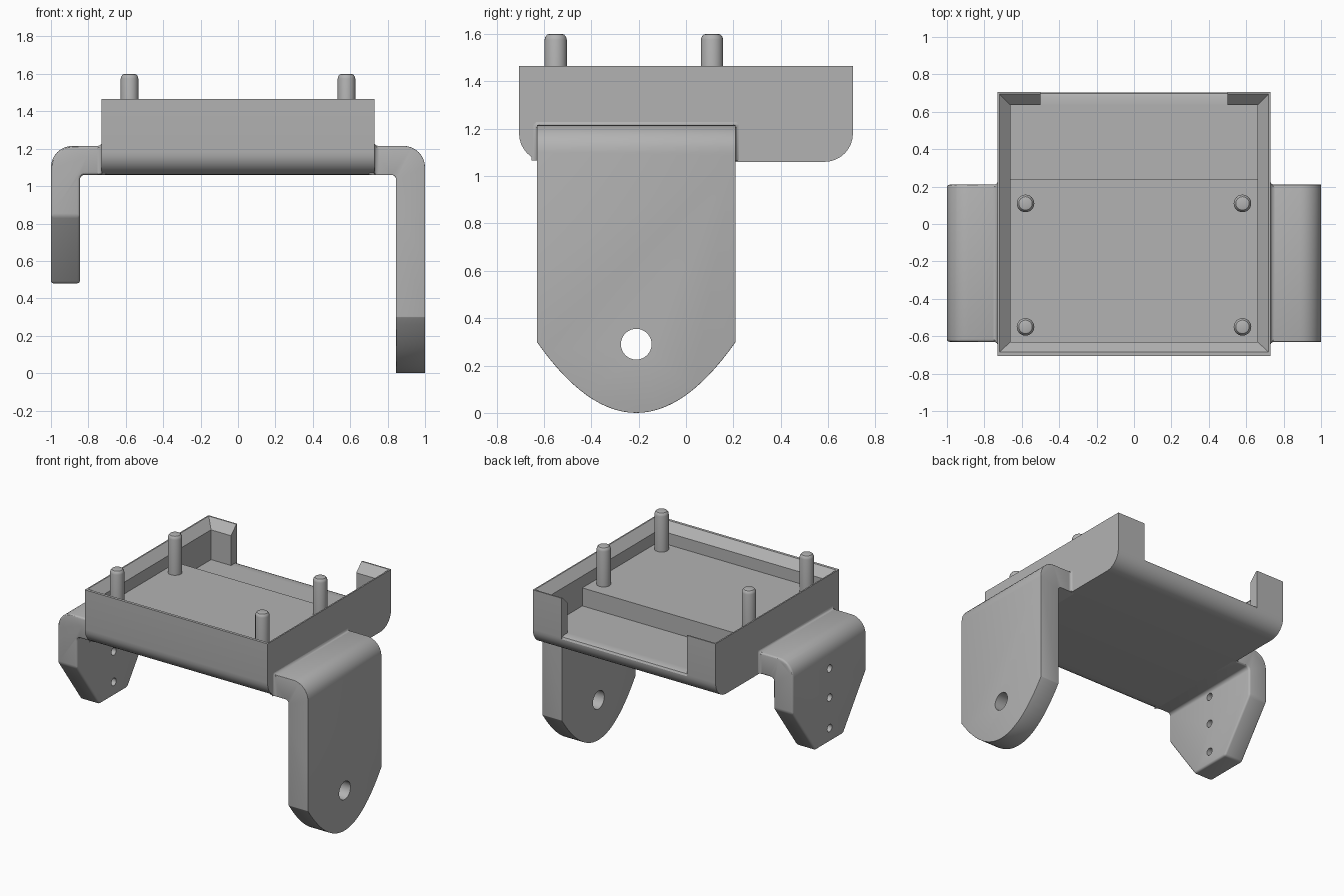
import bpy, bmesh
from math import pi, sin, cos, radians
from mathutils import Vector

if "Cube" in bpy.data.objects:
    bpy.data.objects.remove(bpy.data.objects["Cube"])

grey = bpy.data.materials.new("light_grey")
grey.use_nodes = True
grey.diffuse_color = (0.45, 0.45, 0.45, 1)
grey.node_tree.nodes["Principled BSDF"].inputs["Base Color"].default_value = (0.45, 0.45, 0.45, 1)


def loft(name, rings):
    """Closed solid through matching rings of points."""
    bm = bmesh.new()
    loops = [[bm.verts.new(p) for p in ring] for ring in rings]
    for a, b in zip(loops, loops[1:]):
        for i in range(len(a)):
            j = (i + 1) % len(a)
            bm.faces.new((a[i], a[j], b[j], b[i]))
    bm.faces.new(loops[0])
    bm.faces.new(loops[-1])
    bmesh.ops.recalc_face_normals(bm, faces=bm.faces)
    mesh = bpy.data.meshes.new(name)
    bm.to_mesh(mesh)
    bm.free()
    mesh.materials.append(grey)
    obj = bpy.data.objects.new(name, mesh)
    bpy.context.scene.collection.objects.link(obj)
    return obj


def along_x(name, profile, x0, x1):
    return loft(name, [[(x, y, z) for y, z in profile] for x in (x0, x1)])


def along_y(name, profile, y0, y1):
    return loft(name, [[(x, y, z) for x, z in profile] for y in (y0, y1)])


def rect(x, y0, y1, z):
    return [(-x, y0, z), (x, y0, z), (x, y1, z), (-x, y1, z)]


def circle(cx, cy, r, n):
    return [(cx + r * cos(2 * pi * i / n), cy + r * sin(2 * pi * i / n)) for i in range(n)]


def rounded(corners, steps=8):
    """Polygon from (u, v, radius) right-angled corners."""
    out = []
    for i, (u, v, r) in enumerate(corners):
        p = Vector((u, v))
        if r == 0:
            out.append((u, v))
            continue
        a = (Vector(corners[i - 1][:2]) - p).normalized() * r
        b = (Vector(corners[(i + 1) % len(corners)][:2]) - p).normalized() * r
        for k in range(steps + 1):
            t = pi / 2 * k / steps
            out.append(tuple(p + a * (1 - sin(t)) + b * (1 - cos(t))))
    return out


def boolean(obj, cutter, operation="DIFFERENCE"):
    cutter.hide_render = True
    mod = obj.modifiers.new("cut", "BOOLEAN")
    mod.object = cutter
    mod.operation = operation
    mod.solver = "EXACT"
    return cutter


def finish(obj, cutters=()):
    """Bake modifiers, drop cutters, smooth only the curved faces."""
    bpy.context.view_layer.update()
    graph = bpy.context.evaluated_depsgraph_get()
    mesh = bpy.data.meshes.new_from_object(obj.evaluated_get(graph))
    obj.modifiers.clear()
    obj.data = mesh
    for cutter in cutters:
        bpy.data.objects.remove(cutter)
    bpy.ops.object.select_all(action="DESELECT")
    obj.select_set(True)
    bpy.context.view_layer.objects.active = obj
    bpy.ops.object.shade_smooth_by_angle(angle=radians(30))


# Tray: block with rounded lower front and back edges, hollowed out
BASE, RIM = 1.06, 1.465
tray = along_x("tray", rounded([(-0.705, RIM, 0), (-0.705, BASE, 0.12),
                                (0.705, BASE, 0.12), (0.705, RIM, 0)]), -0.73, 0.73)
cavity = loft("cavity_cutter", [rect(0.66, -0.63, 0.635, 1.32), rect(0.66, -0.63, 0.635, 1.405),
                                rect(0.72, -0.685, 0.695, RIM), rect(0.72, -0.685, 0.695, 1.6)])
pocket = loft("pocket_cutter", [rect(0.66, 0.24, 0.635, 1.19), rect(0.66, 0.24, 0.635, 1.38)])
opening = along_x("opening_cutter", [(0.5, 1.19), (0.68, 1.19), (0.697, 1.183), (0.706, 1.165),
                                     (0.8, 1.165), (0.8, 1.6), (0.5, 1.6)], -0.5, 0.5)
finish(tray, [boolean(tray, c) for c in (cavity, pocket, opening)])

# Four locating posts with softened tips
for side, sx in (("left", 1), ("right", -1)):
    for place, y in (("back", 0.11), ("front", -0.55)):
        rings = [[(px, py, z) for px, py in circle(sx * 0.58, y, r, 24)]
                 for z, r in ((1.3, 0.047), (1.575, 0.047), (1.587, 0.044), (1.597, 0.036), (1.6, 0.026))]
        finish(loft(f"{place}_{side}_post", rings))

# Side brackets: an L-shaped arm trimmed to the outline of its leg
Y0, Y1, MID, TOP = -0.63, 0.21, -0.21, 1.215
HALF = Y1 - MID
curve = [(MID + HALF * k / 14, 0.3 * (k / 14) ** 2) for k in range(-14, 15)]
taper = [(Y0, 0.84), (MID - 0.16, 0.48), (MID + 0.16, 0.48), (Y1, 0.84)]


def bracket(name, s, bottom, holes):
    arm = [(0.70, TOP, 0), (1.0, TOP, 0.115), (1.0, -0.1, 0),
           (0.845, -0.1, 0), (0.845, BASE, 0.025), (0.70, BASE, 0)]
    obj = along_y(name, rounded([(s * x, z, r) for x, z, r in arm]), Y0, Y1)
    outline = bottom + [(Y1 + 0.0, 1.4), (Y0 - 0.0, 1.4)]
    cutters = [boolean(obj, along_x("outline_cutter", outline, s * 0.5, s * 1.2), "INTERSECT")]
    bevel = obj.modifiers.new("soft_edges", "BEVEL")
    bevel.width = 0.014
    bevel.segments = 3
    bevel.limit_method = "ANGLE"
    bevel.angle_limit = radians(35)
    for z, r in holes:
        cutters.append(boolean(obj, along_x("hole_cutter", circle(MID, z, r, 32), s * 0.8, s * 1.1)))
    finish(obj, cutters)

    # Small fillet where the arm meets the tray wall
    rings = []
    for k in range(5):
        t = pi / 2 * k / 4
        x, e = s * (0.728 + 0.022 * (1 - cos(t))), 0.022 * (1 - sin(t))
        rings.append([(x, Y0 - e, BASE + 0.005), (x, Y1 + e, BASE + 0.005),
                      (x, Y1 + e, TOP - 0.01 + e), (x, Y1 - 0.01 + e, TOP + e),
                      (x, Y0 + 0.01 - e, TOP + e), (x, Y0 - e, TOP - 0.01 + e)])
    finish(loft(name + "_fillet", rings))


bracket("left_long_bracket", 1, curve, [(0.29, 0.065)])
bracket("right_short_bracket", -1, taper, [(1.01, 0.027), (0.8, 0.027), (0.58, 0.027)])
